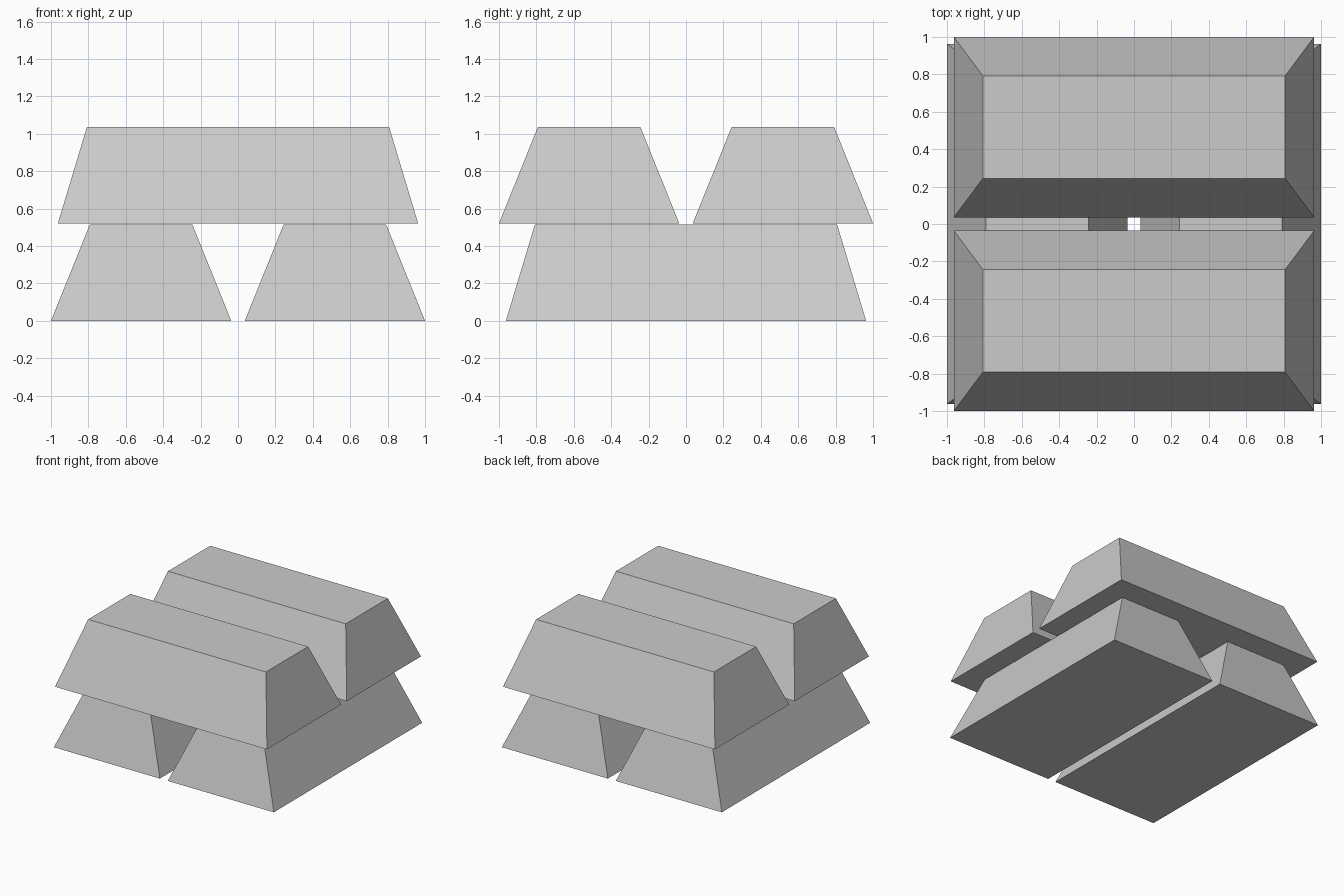
import bpy, bmesh
from math import pi
from mathutils import Matrix

if "Cube" in bpy.data.objects:
    bpy.data.objects.remove(bpy.data.objects["Cube"])

HEIGHT = 0.515
OFFSET = 0.518           # bar centre distance from the middle
BASE = (0.482, 0.963)    # half width, half length at the bottom
TOP = (0.274, 0.808)     # half width, half length at the top


def ingot(name, side, z, turn):
    """Tapered bar lying along y, shifted sideways, then turned about z."""
    bm = bmesh.new()
    bmesh.ops.create_cube(bm, size=2)
    for v in bm.verts:
        hx, hy = TOP if v.co.z > 0 else BASE
        v.co = (v.co.x * hx + side * OFFSET, v.co.y * hy, HEIGHT if v.co.z > 0 else 0)
    bm.transform(Matrix.Translation((0, 0, z)) @ Matrix.Rotation(turn, 4, 'Z'))
    mesh = bpy.data.meshes.new(name)
    bm.to_mesh(mesh)
    bm.free()
    bpy.context.collection.objects.link(bpy.data.objects.new(name, mesh))


# Lower pair runs front to back, upper pair lies across it
for side, lower, upper in ((-1, "left", "front"), (1, "right", "back")):
    ingot(f"lower_{lower}_ingot", side, 0, 0)
    ingot(f"upper_{upper}_ingot", side, 0.521, pi / 2)
